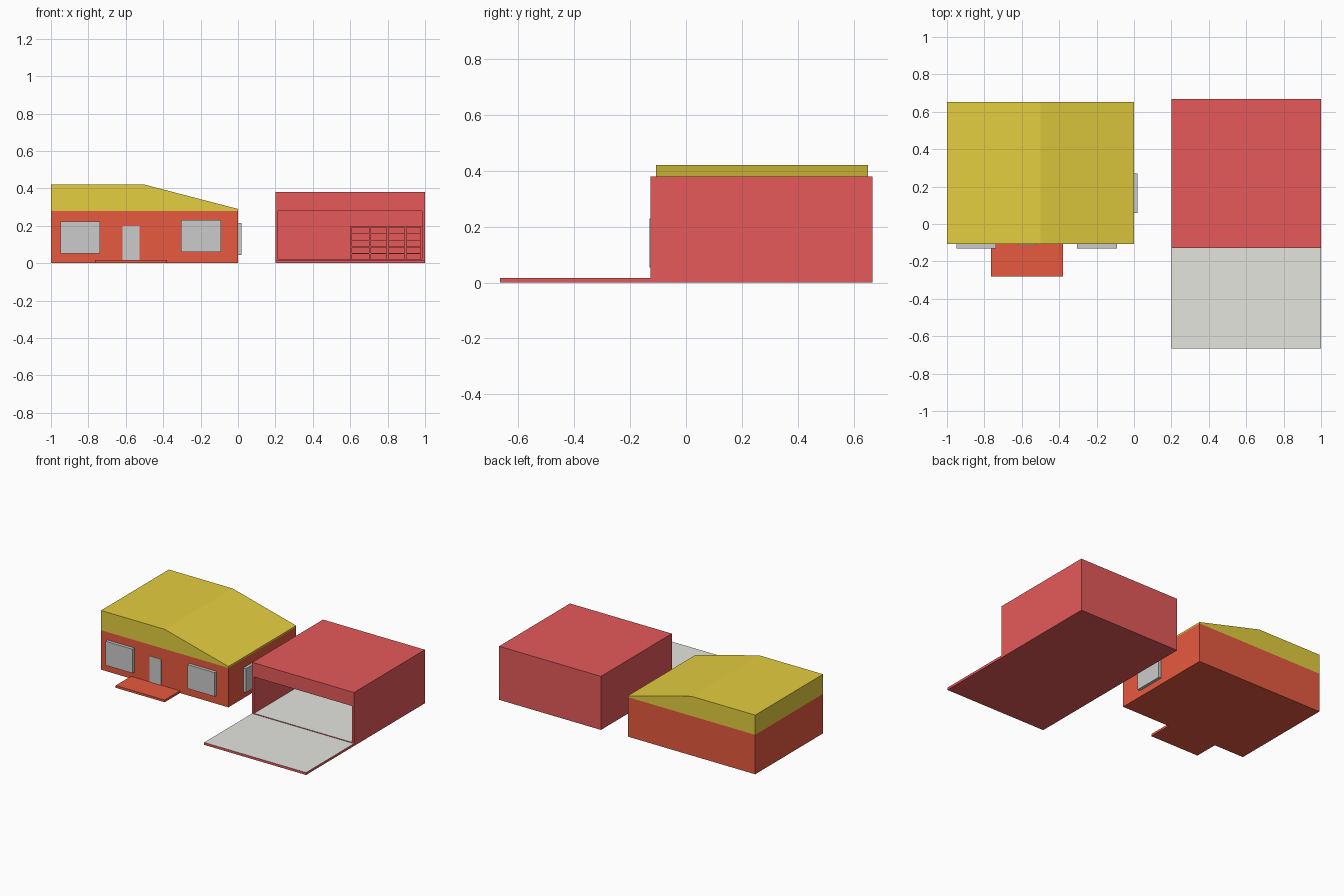
import bpy, bmesh

if "Cube" in bpy.data.objects:
    bpy.data.objects.remove(bpy.data.objects["Cube"])


def material(name, rgb):
    m = bpy.data.materials.new(name)
    m.diffuse_color = (*rgb, 1)
    m.use_nodes = True
    m.node_tree.nodes["Principled BSDF"].inputs["Base Color"].default_value = m.diffuse_color
    return m


HOUSE_RED = material("house_red", (0.80, 0.10, 0.05))
GARAGE_RED = material("garage_red", (0.79, 0.10, 0.10))
YELLOW = material("roof_yellow", (0.78, 0.62, 0.05))
CONCRETE = material("concrete", (0.78, 0.78, 0.74))


def finish(bm, name, mats):
    bmesh.ops.recalc_face_normals(bm, faces=bm.faces)
    mesh = bpy.data.meshes.new(name)
    bm.to_mesh(mesh)
    bm.free()
    for m in mats:
        mesh.materials.append(m)
    ob = bpy.data.objects.new(name, mesh)
    bpy.context.collection.objects.link(ob)
    return ob


def prism(profile, y0, y1):
    """Extrude an x-z profile from y0 to y1."""
    bm = bmesh.new()
    front = bm.faces.new([bm.verts.new((x, y0, z)) for x, z in profile])
    new = bmesh.ops.extrude_face_region(bm, geom=[front], use_keep_orig=True)["geom"]
    for v in new:
        if isinstance(v, bmesh.types.BMVert):
            v.co.y = y1
    bmesh.ops.recalc_face_normals(bm, faces=bm.faces)
    return bm


def box_bm(x0, x1, y0, y1, z0, z1):
    return prism([(x0, z0), (x1, z0), (x1, z1), (x0, z1)], y0, y1)


def box(name, dims, *mats):
    return finish(box_bm(*dims), name, mats)


# House body, porch slab and single-slope roof
box("house_walls", (-1, 0, -0.108, 0.652, 0, 0.28), HOUSE_RED)
box("porch_slab", (-0.765, -0.38, -0.28, -0.108, 0, 0.016), HOUSE_RED)
roof = prism([(-1, 0.28), (0, 0.28), (0, 0.29), (-0.5, 0.42), (-1, 0.42)], -0.108, 0.652)
finish(roof, "house_roof", [YELLOW])

# Windows and door
box("window_front_left", (-0.95, -0.737, -0.13, -0.108, 0.053, 0.224))
box("window_front_right", (-0.305, -0.092, -0.13, -0.108, 0.06, 0.23))
box("window_side", (0, 0.02, 0.06, 0.27, 0.045, 0.215))
box("door", (-0.617, -0.527, -0.111, -0.108, 0.016, 0.2))

# Garage shell: front face inset to the opening, then pushed back as a room
FRONT, BACK = -0.127, 0.668
bm = box_bm(0.2, 1, FRONT, BACK, 0, 0.38)
face = min(bm.faces, key=lambda f: f.calc_center_median().y)
bmesh.ops.inset_individual(bm, faces=[face], thickness=0.05)
for v in face.verts:
    v.co.x = 0.215 if v.co.x < 0.6 else 0.985
    v.co.z = 0.022 if v.co.z < 0.19 else 0.28
bmesh.ops.inset_individual(bm, faces=[face], thickness=0.0)
for v in face.verts:
    v.co.y = BACK - 0.015
for f in bm.faces:
    c = f.calc_center_median()
    if abs(c.z - 0.022) < 1e-4:
        f.material_index = 1
finish(bm, "garage_shell", [GARAGE_RED, CONCRETE])

# Driveway with concrete top
bm = box_bm(0.2, 1, -0.665, FRONT, 0, 0.017)
max(bm.faces, key=lambda f: f.calc_center_median().z).material_index = 1
finish(bm, "driveway", [GARAGE_RED, CONCRETE])

# Shelving at the back of the garage
for i, x in enumerate((0.605, 0.705, 0.8, 0.895, 0.98)):
    box(f"shelf_post_{i}", (x - 0.005, x + 0.005, 0.56, 0.653, 0.022, 0.2), GARAGE_RED)
for i in range(5):
    z = 0.05 + i * 0.035
    box(f"shelf_board_{i}", (0.605, 0.98, 0.562, 0.653, z, z + 0.005), GARAGE_RED)
